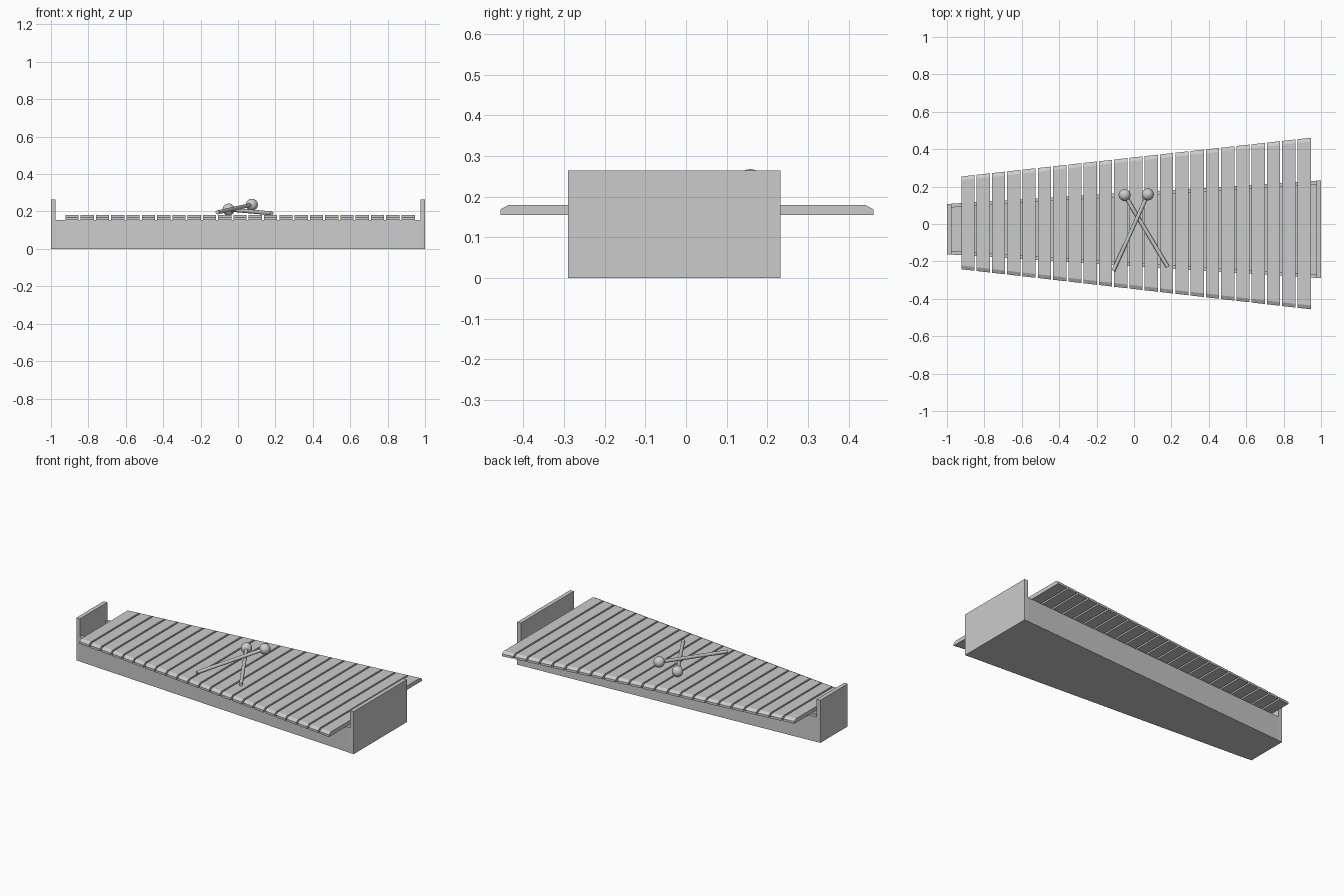
import bpy, bmesh
from mathutils import Vector

if "Cube" in bpy.data.objects:
    bpy.data.objects.remove(bpy.data.objects["Cube"])

X0, X1 = -1.0, 1.0


def lerp(a, b, t):
    return a + (b - a) * t


def add_object(name, bm):
    bmesh.ops.recalc_face_normals(bm, faces=bm.faces)
    me = bpy.data.meshes.new(name)
    bm.to_mesh(me)
    bm.free()
    ob = bpy.data.objects.new(name, me)
    bpy.context.collection.objects.link(ob)
    return ob


def loft(name, a, b):
    """Closed solid between two matching polygon sections."""
    bm = bmesh.new()
    va, vb = [bm.verts.new(p) for p in a], [bm.verts.new(p) for p in b]
    bm.faces.new(va)
    bm.faces.new(vb)
    n = len(a)
    for i in range(n):
        j = (i + 1) % n
        bm.faces.new((va[i], va[j], vb[j], vb[i]))
    return add_object(name, bm)


# Tapered resonator box: front and back edges in plan
def y_front(x):
    return lerp(-0.162, -0.29, (x - X0) / 2)


def y_back(x):
    return lerp(0.107, 0.232, (x - X0) / 2)


def slab(name, xa, xb, lo, hi, z0, z1):
    def section(x):
        return [(x, lo(x), z0), (x, hi(x), z0), (x, hi(x), z1), (x, lo(x), z1)]
    return loft(name, section(xa), section(xb))


WALL, END, TOP = 0.02, 0.025, 0.155
slab("box_floor", X0 + END, X1 - END, y_front, y_back, 0, 0.02)
slab("front_wall", X0 + END, X1 - END, y_front, lambda x: y_front(x) + WALL, 0.02, TOP)
slab("back_wall", X0 + END, X1 - END, lambda x: y_back(x) - WALL, y_back, 0.02, TOP)

# Raised end boards
for name, xa, xe in (("left_end_board", X0, X0), ("right_end_board", X1 - END, X1)):
    slab(name, xa, xa + END, lambda x, e=xe: y_front(e), lambda x, e=xe: y_back(e), 0, 0.265)

# Tone bars with chamfered ends
BARS, BX0, BX1, GAP = 23, -0.923, 0.945, 0.011
width = (BX1 - BX0 + GAP) / BARS - GAP


def bar_section(x):
    t = (x - BX0) / (BX1 - BX0)
    lo, hi = lerp(-0.242, -0.456, t), lerp(0.254, 0.461, t)
    return [(x, lo, TOP), (x, hi, TOP), (x, hi, 0.169),
            (x, hi - 0.02, 0.18), (x, lo + 0.02, 0.18), (x, lo, 0.169)]


for i in range(BARS):
    x = BX0 + i * (width + GAP)
    loft(f"tone_bar_{i + 1:02d}", bar_section(x), bar_section(x + width))


# Crossed mallets
def mallet(name, head, tail):
    head, tail = Vector(head), Vector(tail)
    axis = head - tail
    bpy.ops.mesh.primitive_cylinder_add(vertices=16, radius=0.0105, depth=axis.length,
                                        location=(head + tail) / 2)
    stick = bpy.context.object
    stick.name = name + "_stick"
    stick.rotation_euler = axis.to_track_quat('Z', 'Y').to_euler()
    bpy.ops.object.shade_smooth_by_angle()
    bpy.ops.mesh.primitive_uv_sphere_add(segments=32, ring_count=16, radius=0.032, location=head)
    bpy.context.object.name = name + "_head"
    bpy.ops.object.shade_smooth()


mallet("upper_mallet", (0.074, 0.158, 0.236), (-0.11, -0.249, 0.195))
mallet("lower_mallet", (-0.05, 0.155, 0.210), (0.18, -0.229, 0.190))
